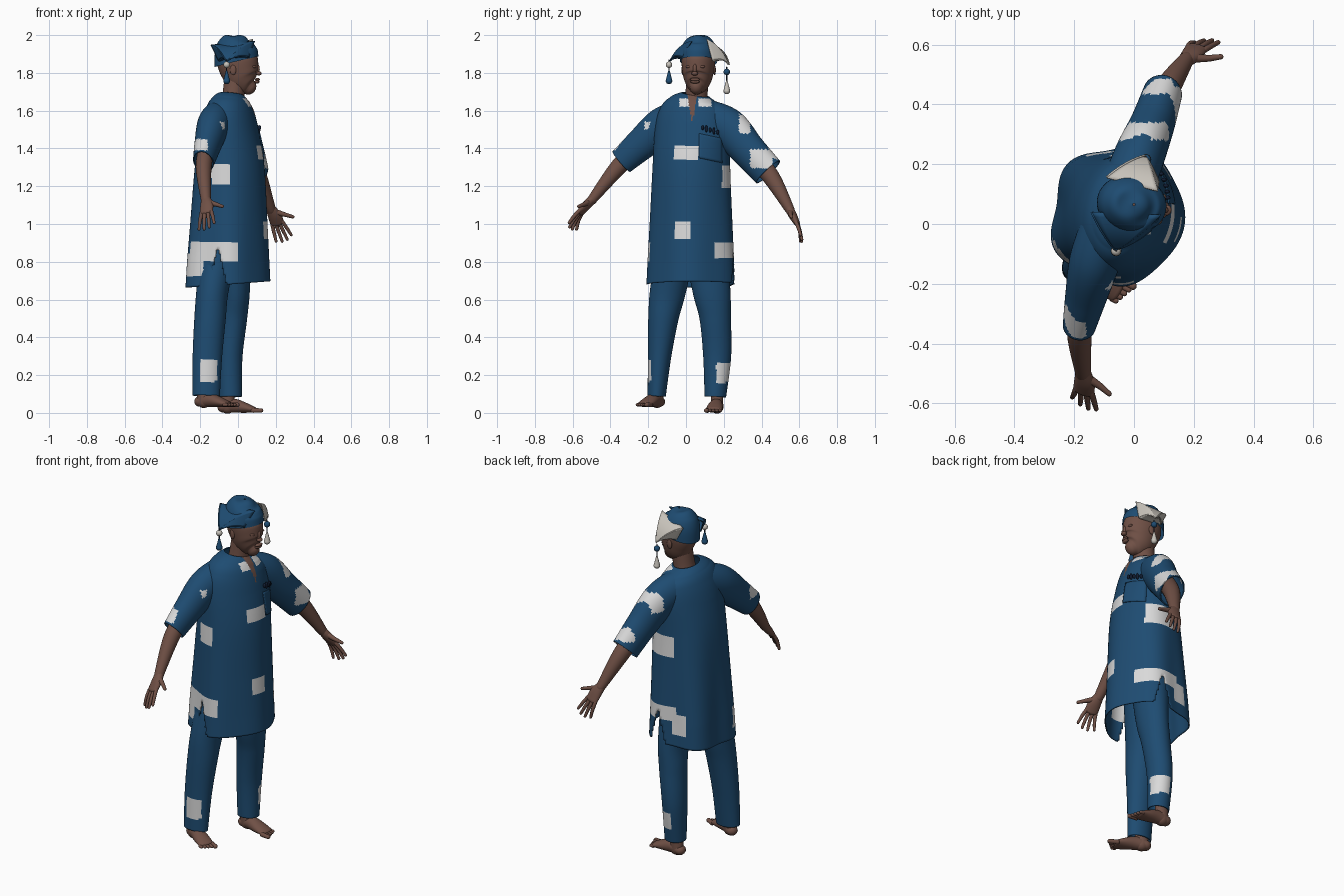
import bpy, bmesh, math
from mathutils import Vector as V, Matrix
from mathutils.bvhtree import BVHTree

if "Cube" in bpy.data.objects:
    bpy.data.objects.remove(bpy.data.objects["Cube"])


def material(name, rgb):
    m = bpy.data.materials.new(name)
    m.use_nodes = True
    m.diffuse_color = (*rgb, 1)
    m.node_tree.nodes["Principled BSDF"].inputs["Base Color"].default_value = (*rgb, 1)
    return m


BLUE = material("blue cloth", (0.013, 0.072, 0.168))
WHITE = material("white patch", (0.7, 0.7, 0.7))
CREAM = material("cream cloth", (0.57, 0.54, 0.49))
SKIN = material("brown skin", (0.16, 0.08, 0.06))
DARK = material("dark navy", (0.006, 0.013, 0.035))

# Body frame: forward and lateral (the figure's left), then the head's own frame
F, L, X = V((0.966, -0.26, 0)), V((0.26, 0.966, 0)), V((1, 0, 0))
MID = V((-0.05, 0.03, 0))
HF, HL, HC = V((0.985, -0.17, 0)), V((0.17, 0.985, 0)), V((0, 0.065, 0))


def finish(bm, name, *mats):
    bmesh.ops.recalc_face_normals(bm, faces=bm.faces)
    me = bpy.data.meshes.new(name)
    bm.to_mesh(me)
    bm.free()
    for m in mats:
        me.materials.append(m)
    for p in me.polygons:
        p.use_smooth = True
    ob = bpy.data.objects.new(name, me)
    bpy.context.collection.objects.link(ob)
    return ob


def spline(pts, n):
    # Catmull-Rom through (x, y, z, radius a, radius b) rows
    out = []
    for i in range(len(pts) - 1):
        p0, p1, p2, p3 = (pts[max(i - 1, 0)], pts[i], pts[i + 1], pts[min(i + 2, len(pts) - 1)])
        for k in range(n):
            t = k / n
            out.append([b + 0.5 * t * (c - a + t * (2 * a - 5 * b + 4 * c - d + t * (3 * (b - c) + d - a)))
                        for a, b, c, d in zip(p0, p1, p2, p3)])
    return out + [pts[-1]]


def tube(name, pts, ref, mats, seg=24, n=6, ends="round", fold=None):
    rows = spline(pts, n)
    pos = [V(r[:3]) for r in rows]
    rings = []
    for i, r in enumerate(rows):
        t = (pos[min(i + 1, len(pos) - 1)] - pos[max(i - 1, 0)]).normalized()
        a = (ref - t * ref.dot(t)).normalized()
        rings.append((pos[i], a, t.cross(a), t, r[3], r[4]))
    if ends == "round":
        def cap(ring, sign):
            c, a, b, t, ra, rb = ring
            return [(c + t * sign * min(ra, rb) * math.sin(q), a, b, t, ra * math.cos(q), rb * math.cos(q))
                    for q in (0.4, 0.8, 1.15, 1.45)]
        rings = cap(rings[0], -1)[::-1] + rings + cap(rings[-1], 1)
    bm = bmesh.new()
    loops = []
    for c, a, b, t, ra, rb in rings:
        loop = []
        for k in range(seg):
            q = math.tau * k / seg
            s = 1 + (fold(q, c.z) if fold else 0)
            loop.append(bm.verts.new(c + (a * ra * math.cos(q) + b * rb * math.sin(q)) * s))
        loops.append(loop)
    for lo, hi in zip(loops, loops[1:]):
        for k in range(seg):
            j = (k + 1) % seg
            bm.faces.new((lo[k], lo[j], hi[j], hi[k]))
    if ends == "round":
        bm.faces.new(loops[0])
        bm.faces.new(loops[-1])
    return finish(bm, name, *mats)


def paint(ob, boxes, index=1):
    for p in ob.data.polygons:
        c = p.center
        if any(all(abs(c[i] - b[i]) < b[i + 3] for i in range(3)) for b in boxes):
            p.material_index = index


def blob(name, loc, size, mat, turn=0.0):
    bm = bmesh.new()
    bmesh.ops.create_uvsphere(bm, u_segments=16, v_segments=10, radius=1)
    bm.transform(Matrix.Translation(loc) @ Matrix.Rotation(turn, 4, "Z") @ Matrix.Diagonal((*size, 1)))
    return finish(bm, name, mat)


def thicken(ob, t):
    ob.modifiers.new("thickness", "SOLIDIFY").thickness = t


# Tunic with folds (deepest at the back), side slits, neck slit and patches
def tunic_fold(q, z):
    k = max(0, min(1, (1.5 - z) / 0.7))
    return 0.07 * k * (0.65 + 0.35 * math.sin(q)) * math.sin(5 * q + 2.62)


tunic = tube("tunic", [
    (-0.055, 0.03, 0.68, 0.233, 0.222), (-0.05, 0.03, 1.0, 0.219, 0.203),
    (-0.045, 0.03, 1.3, 0.207, 0.183), (-0.045, 0.035, 1.5, 0.202, 0.15),
    (-0.043, 0.04, 1.6, 0.18, 0.125), (-0.04, 0.045, 1.652, 0.135, 0.1),
    (-0.037, 0.05, 1.685, 0.075, 0.07)], L, (BLUE, WHITE, SKIN), 144, 18, "open", tunic_fold)
bm = bmesh.new()
bm.from_mesh(tunic.data)
slit = []
for f in bm.faces:
    d = f.calc_center_median() - MID
    if abs(d.dot(L)) > 0.1 and abs(d.dot(F)) < (0.88 - d.z) * 0.26:
        slit.append(f)
bmesh.ops.delete(bm, geom=slit, context="FACES")
for v in bm.verts:
    v.co.z += 0.09 * (v.co.x + 0.05) * max(0, (0.8 - v.co.z) / 0.12)
bm.to_mesh(tunic.data)
tree = BVHTree.FromBMesh(bm)
bm.free()
paint(tunic, [
    (0.12, 0, 1.38, 0.1, 0.065, 0.035), (0.14, -0.02, 0.97, 0.08, 0.04, 0.04),
    (-0.09, -0.18, 1.26, 0.05, 0.1, 0.05), (-0.13, -0.18, 0.86, 0.13, 0.1, 0.05),
    (0.02, 0.24, 1.25, 0.1, 0.05, 0.06), (0.03, 0.21, 0.86, 0.13, 0.06, 0.045),
    (-0.23, -0.1, 0.78, 0.05, 0.05, 0.06), (-0.12, 0.24, 0.8, 0.04, 0.06, 0.06),
    (0.07, -0.005, 1.643, 0.06, 0.03, 0.022), (0.07, 0.1, 1.643, 0.07, 0.035, 0.022)])
for p in tunic.data.polygons:
    c = p.center
    if c.x > 0 and abs(c.y - 0.033) < (c.z - 1.53) * 0.17:
        p.material_index = 2
thicken(tunic, 0.006)


# Chest pocket laid on the cloth, with a row of dark beads above it
def on_front(y, z, lift):
    hit = tree.ray_cast(V((1, y, z)), V((-1, 0, 0)))[0]
    return hit + F * lift


bm = bmesh.new()
grid = [[bm.verts.new(on_front(0.07 + 0.014 * i, 1.35 + 0.013 * j - 0.003 * i, 0.006))
         for i in range(10)] for j in range(11)]
for a, b in zip(grid, grid[1:]):
    for i in range(9):
        bm.faces.new((a[i], a[i + 1], b[i + 1], b[i]))
thicken(finish(bm, "pocket", BLUE), 0.006)
for i in range(7):
    blob("pocket_bead", on_front(0.09 + 0.02 * i, 1.51 - 0.006 * i, 0.008),
         (0.009, 0.007, 0.013 + 0.006 * (i % 2)), DARK)

# Sleeves
left_sleeve = tube("left_sleeve", [
    (-0.035, 0.09, 1.575, 0.085, 0.09), (0.015, 0.22, 1.51, 0.085, 0.105),
    (0.06, 0.33, 1.39, 0.075, 0.093), (0.095, 0.435, 1.275, 0.066, 0.087)],
    F, (BLUE, WHITE), 72, 16, "open")
paint(left_sleeve, [(0.02, 0.31, 1.53, 0.12, 0.03, 0.05), (0.14, 0.4, 1.345, 0.055, 0.06, 0.05),
                    (0.06, 0.46, 1.38, 0.07, 0.025, 0.04)])
right_sleeve = tube("right_sleeve", [
    (-0.09, 0.0, 1.575, 0.085, 0.09), (-0.13, -0.12, 1.52, 0.085, 0.1),
    (-0.16, -0.24, 1.42, 0.07, 0.085), (-0.183, -0.342, 1.33, 0.055, 0.072)],
    F, (BLUE, WHITE), 72, 16, "open")
paint(right_sleeve, [(-0.2, -0.33, 1.42, 0.04, 0.06, 0.03), (-0.085, -0.2, 1.52, 0.014, 0.02, 0.02)])

# Trousers
right_leg = tube("right_trouser_leg", [
    (-0.168, -0.155, 0.09, 0.072, 0.048), (-0.162, -0.14, 0.3, 0.078, 0.062), (-0.148, -0.12, 0.5, 0.083, 0.08),
    (-0.135, -0.095, 0.65, 0.085, 0.095), (-0.1, -0.05, 0.88, 0.1, 0.1)], X, (BLUE, WHITE), 64, 20, "open")
left_leg = tube("left_trouser_leg", [
    (-0.04, 0.155, 0.085, 0.06, 0.057), (-0.042, 0.165, 0.3, 0.066, 0.074), (-0.025, 0.155, 0.5, 0.073, 0.083),
    (-0.015, 0.135, 0.65, 0.078, 0.1), (-0.03, 0.1, 0.88, 0.1, 0.11)], X, (BLUE, WHITE), 64, 20, "open")
paint(right_leg, [(-0.155, -0.21, 0.225, 0.045, 0.06, 0.058)])
paint(left_leg, [(0.0, 0.21, 0.21, 0.06, 0.05, 0.05)])
for s in (left_sleeve, right_sleeve, right_leg, left_leg):
    thicken(s, 0.006)


# Bare feet with toes
def foot(side, heel, tip, big):
    heel, tip = V(heel), V(tip)
    d = (tip - heel).normalized()
    w = V((-d.y, d.x, 0)) * big
    up = lambda t, z, a, b: (*(heel + d * t + V((0, 0, z))), a, b)
    tube(side + "_foot", [up(0.025, 0.03, 0.032, 0.028), up(0.08, 0.038, 0.036, 0.037),
                          up(0.14, 0.028, 0.043, 0.028), up(0.19, 0.017, 0.043, 0.016)], w, (SKIN,))
    tube(side + "_ankle", [up(0.05, 0.03, 0.034, 0.04), up(0.05, 0.15, 0.03, 0.032)], w, (SKIN,))
    for i in range(5):
        a = heel + d * 0.19 + w * (0.034 - 0.0175 * i) + V((0, 0, 0.013))
        r = 0.013 if i == 0 else 0.0095
        b = a + d * (0.043 - 0.007 * i)
        tube(side + "_toe", [(*a, r, r), (*b, r, r * 0.9)], w, (SKIN,), 10, 2)


foot("right", (-0.225, -0.13, 0.03), (0.01, -0.253, 0.03), 1)
foot("left", (-0.105, 0.17, 0), (0.14, 0.14, 0), -1)


# Forearms and hands, with the fingers curling towards the palm
def hand(side, wrist, d, s, palm):
    wrist, d, s, palm = V(wrist), V(d).normalized(), V(s).normalized(), V(palm).normalized()
    at = lambda u, v, a, b, c=0.0: (*(wrist + d * u + s * v + palm * c), a, b)
    tube(side + "_palm", [at(-0.01, 0, 0.026, 0.023), at(0.04, 0.004, 0.036, 0.022),
                          at(0.085, 0, 0.037, 0.016)], s, (SKIN,))
    for i in range(4):
        v = 0.028 - 0.0185 * i
        n = (0.075, 0.087, 0.083, 0.065)[i]
        c = 0.01 + 0.007 * i
        tube(side + "_finger", [at(0.085, v, 0.0105, 0.0105), at(0.09 + n / 2, v * 1.3, 0.0095, 0.01, c * 0.3),
                                at(0.095 + n, v * 1.55, 0.0075, 0.008, c)], s, (SKIN,), 10, 4)
    tube(side + "_thumb", [at(0.02, 0.015, 0.018, 0.016), at(0.045, 0.055, 0.012, 0.012, 0.006),
                           at(0.075, 0.092, 0.009, 0.009, 0.006)], d, (SKIN,), 10, 4)


tube("left_arm", [(0.06, 0.34, 1.38, 0.046, 0.05), (0.11, 0.45, 1.25, 0.044, 0.046),
                  (0.175, 0.55, 1.075, 0.026, 0.025)], F, (SKIN,))
hand("left", (0.175, 0.55, 1.075), (0.38, 0.43, -0.82), (0.9, -0.2, 0.3), (0.1, -0.4, -0.4))
tube("right_arm", [(-0.16, -0.24, 1.42, 0.042, 0.046), (-0.182, -0.36, 1.3, 0.042, 0.044),
                   (-0.17, -0.5, 1.125, 0.026, 0.025)], F, (SKIN,))
hand("right", (-0.17, -0.5, 1.125), (0.02, -0.68, -0.73), (0.92, -0.22, 0.3), (0, 0.6, -0.68))


# Head and face
def head_at(f, l, z):
    return HC + HF * f + HL * l + V((0, 0, z))


def stack(rows):
    return [(*head_at(f, 0, z), a, b) for z, f, a, b in rows]


tube("neck", [(-0.035, 0.05, 1.6, 0.07, 0.065), (-0.025, 0.055, 1.68, 0.06, 0.058),
              (-0.01, 0.062, 1.79, 0.058, 0.06)], HL, (SKIN,))
tube("head", stack([(1.724, 0.06, 0.036, 0.042), (1.737, 0.046, 0.055, 0.066), (1.77, 0.023, 0.074, 0.09),
                    (1.81, 0.01, 0.083, 0.102), (1.85, 0, 0.088, 0.109), (1.88, -0.005, 0.087, 0.106)]),
     HL, (SKIN,), 36)
TURN = math.atan2(HF.y, HF.x)
for name, f, l, z, size in (
        ("nose_bridge", 0.104, 0, 1.82, (0.013, 0.011, 0.028)), ("nose_tip", 0.112, 0, 1.797, (0.015, 0.018, 0.011)),
        ("upper_lip", 0.105, 0, 1.765, (0.012, 0.026, 0.009)), ("lower_lip", 0.102, 0, 1.753, (0.013, 0.024, 0.01))):
    blob(name, head_at(f, l, z), size, SKIN, TURN)
for s, side in ((1, "left"), (-1, "right")):
    for name, f, l, z, size in (("eyelid", 0.092, 0.035, 1.833, (0.011, 0.017, 0.008)),
                                ("ear", -0.012, 0.085, 1.815, (0.017, 0.007, 0.027))):
        blob(side + "_" + name, head_at(f, l * s, z), size, SKIN, TURN)

# Cap, its rim tilted down towards the back
cap = tube("cap", stack([(1.862, -0.008, 0.098, 0.117), (1.92, -0.01, 0.096, 0.112), (1.965, -0.006, 0.076, 0.09),
                         (1.99, 0, 0.043, 0.05), (2.0, 0, 0.004, 0.004)]), HL, (BLUE,), 48, 6, "open")
for v in cap.data.vertices:
    v.co.z += 0.2 * v.co.x * max(0, (1.96 - v.co.z) / 0.1)


# Pointed flaps, each a hollow wedge of upper, lower and front sheets
def sheet(name, a, b, tip, mat, bulge):
    a, b, tip, n = V(a), V(b), V(tip), 10
    bm = bmesh.new()
    rows = []
    for j in range(n + 1):
        v = j / n * 0.98
        rows.append([bm.verts.new(a.lerp(b, i / n).lerp(tip, v) + V(bulge) * 2 * v * (1 - v))
                     for i in range(n + 1)])
    for lo, hi in zip(rows, rows[1:]):
        for i in range(n):
            bm.faces.new((lo[i], lo[i + 1], hi[i + 1], hi[i]))
    thicken(finish(bm, name, mat), 0.006)


for side, mat, back, front, back_low, front_low, tip, out in (
        ("right", BLUE, (-0.14, 0.04, 1.95), (0.09, 0.03, 1.97), (-0.1, 0.01, 1.865), (0.06, -0.02, 1.885),
         (-0.06, -0.088, 1.862), -0.02),
        ("left", CREAM, (-0.09, 0.155, 1.94), (0.08, 0.11, 1.98), (-0.05, 0.16, 1.865), (0.085, 0.14, 1.865),
         (0.04, 0.228, 1.842), 0.02)):
    for part, a, b in (("upper", back, front), ("lower", back_low, front_low),
                       ("front", front, front_low), ("back", back, back_low)):
        sheet(side + "_flap_" + part, a, b, tip, mat, (0, out, 0.035))


# Tassels hanging from the flap tips
def tassel(side, x, y, top, ball, skirt, drop):
    tube(side + "_tassel_cord", [(x, y, top, 0.003, 0.003), (x, y, top - drop, 0.003, 0.003)], X, (DARK,), 8, 2)
    blob(side + "_tassel_bead", V((x, y, top - 0.025)), (0.017,) * 3, ball)
    tube(side + "_tassel_skirt", [(x, y, top - drop + 0.01, 0.005, 0.005), (x, y, top - drop - 0.025, 0.014, 0.014),
                                  (x, y, top - drop - 0.04, 0.018, 0.018)], X, (skirt,), 16, 4)


tassel("right", -0.06, -0.09, 1.868, CREAM, BLUE, 0.07)
tassel("left", 0.04, 0.216, 1.83, BLUE, CREAM, 0.085)
